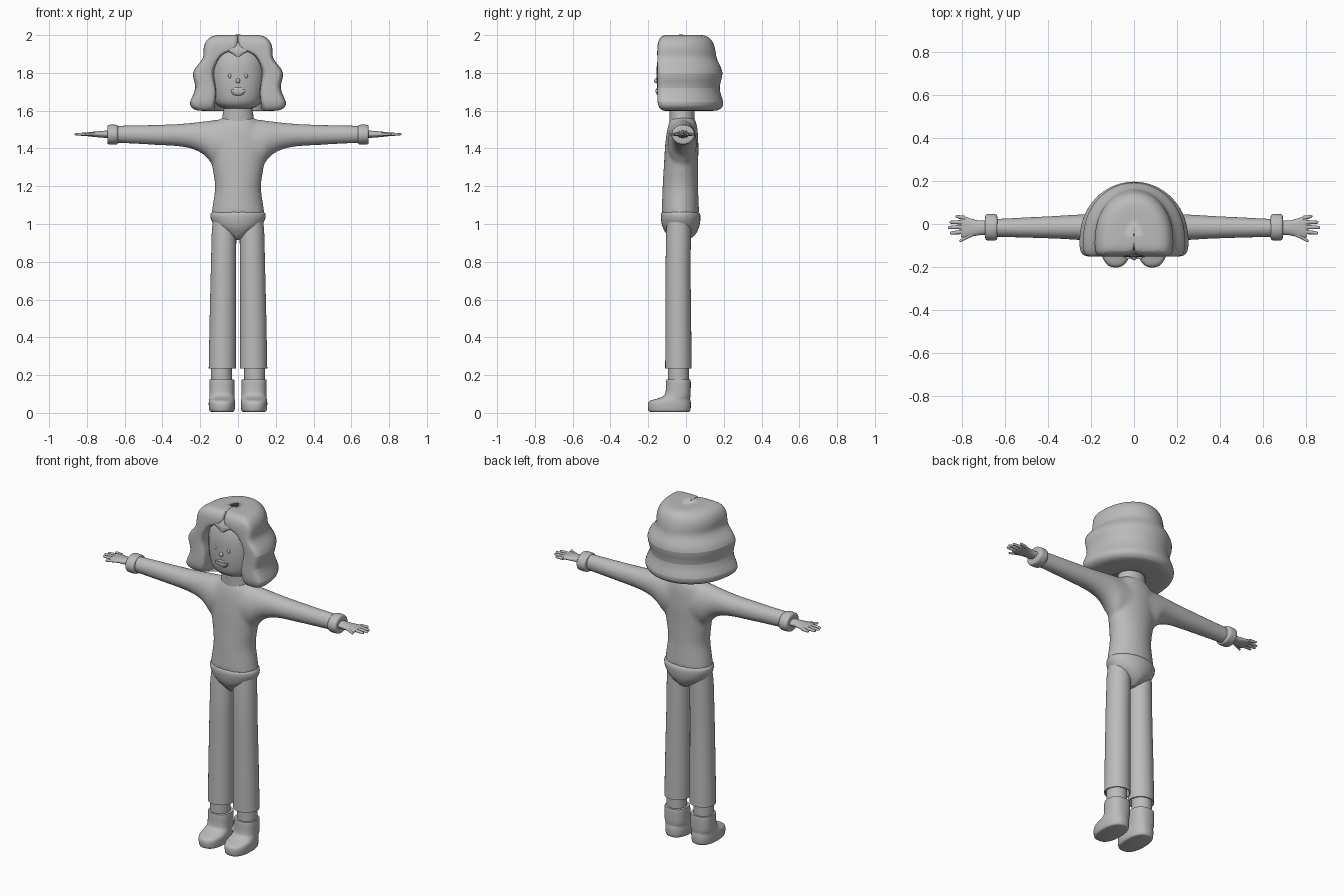
import bpy, bmesh, math
from mathutils import Vector

grey = bpy.data.materials.new("plain grey")
grey.diffuse_color = (0.5, 0.5, 0.5, 1)


def finish(name, bm, mods=()):
    """Turn a bmesh into a smooth-shaded named object with modifiers."""
    bmesh.ops.recalc_face_normals(bm, faces=bm.faces)
    me = bpy.data.meshes.new(name)
    bm.to_mesh(me)
    bm.free()
    me.materials.append(grey)
    ob = bpy.data.objects.new(name, me)
    bpy.context.collection.objects.link(ob)
    bpy.ops.object.select_all(action='DESELECT')
    ob.select_set(True)
    bpy.context.view_layer.objects.active = ob
    bpy.ops.object.shade_smooth_by_angle(angle=math.radians(50))
    for kind, props in mods:
        m = ob.modifiers.new(kind.title(), kind)
        for k, v in props.items():
            setattr(m, k, v)
    return ob


def spline(rows, k):
    """Catmull-Rom interpolation of ring parameters."""
    if k == 1:
        return rows
    out = []
    for i in range(len(rows) - 1):
        a, b = rows[max(i - 1, 0)], rows[i]
        c, d = rows[i + 1], rows[min(i + 2, len(rows) - 1)]
        for j in range(k):
            t = j / k
            out.append([0.5 * (2 * q + (r - p) * t + (2 * p - 5 * q + 4 * r - s) * t * t
                               + (3 * q - p - 3 * r + s) * t ** 3)
                        for p, q, r, s in zip(a, b, c, d)])
    return out + [rows[-1]]


def bridge(bm, rings):
    for r0, r1 in zip(rings, rings[1:]):
        n = len(r0)
        for i in range(n):
            bm.faces.new((r0[i], r0[(i + 1) % n], r1[(i + 1) % n], r1[i]))
    bm.faces.new(rings[0])
    bm.faces.new(rings[-1])


def loft(bm, rows, axis='z', k=4, seg=32, n=2.0, mirror=1):
    """Rings of (position, centre a, centre b, radius a, radius b) along an axis."""
    rings = []
    for t, ca, cb, ra, rb in spline(rows, k):
        ring = []
        for i in range(seg):
            a = 2 * math.pi * i / seg
            c, s = math.cos(a), math.sin(a)
            p = ca + ra * math.copysign(abs(c) ** (2 / n), c)
            q = cb + rb * math.copysign(abs(s) ** (2 / n), s)
            co = (p * mirror, q, t) if axis == 'z' else (t * mirror, p, q)
            ring.append(bm.verts.new(co))
        rings.append(ring)
    bridge(bm, rings)


def ball(name, loc, size):
    bm = bmesh.new()
    bmesh.ops.create_uvsphere(bm, u_segments=20, v_segments=12, radius=1)
    for v in bm.verts:
        v.co = Vector(loc) + Vector([a * b for a, b in zip(v.co, size)])
    return finish(name, bm)


# Sweater: torso and both sleeves fused into one skin
bm = bmesh.new()
loft(bm, [(1.05, 0, -.03, .142, .1), (1.12, 0, -.03, .131, .097), (1.2, 0, -.03, .122, .094),
          (1.3, 0, -.027, .136, .091), (1.4, 0, -.023, .152, .089), (1.48, 0, -.02, .15, .083),
          (1.53, 0, -.018, .125, .074), (1.565, 0, -.018, .08, .06)])
for s in (1, -1):
    loft(bm, [(.05, -.02, 1.43, .08, .125), (.13, -.02, 1.432, .076, .118),
              (.17, -.018, 1.451, .07, .094), (.22, -.016, 1.464, .063, .075),
              (.3, -.015, 1.47, .057, .061), (.45, -.016, 1.472, .05, .053),
              (.66, -.018, 1.475, .042, .045)], 'x', mirror=s)
finish("sweater", bm, [('REMESH', dict(mode='VOXEL', voxel_size=.01, use_smooth_shade=True)),
                       ('SMOOTH', dict(factor=.5, iterations=10))])

# Neck and head
bm = bmesh.new()
loft(bm, [(1.53, 0, -.02, .088, .066), (1.57, 0, -.021, .082, .066), (1.65, 0, -.022, .07, .068)])
finish("neck", bm)
bm = bmesh.new()
loft(bm, [(1.608, 0, -.025, .05, .05), (1.618, 0, -.023, .09, .09), (1.645, 0, -.022, .122, .117),
          (1.7, 0, -.021, .138, .13), (1.78, 0, -.02, .146, .136), (1.86, 0, -.02, .14, .132),
          (1.92, 0, -.02, .11, .11), (1.95, 0, -.02, .05, .05)], n=2.2)
finish("head", bm)

# Pelvis
bm = bmesh.new()
loft(bm, [(.915, 0, -.03, .012, .04), (.94, 0, -.026, .055, .072), (.98, 0, -.027, .115, .095),
          (1.02, 0, -.028, .141, .104), (1.05, 0, -.029, .146, .104), (1.065, 0, -.03, .136, .095)])
finish("pelvis", bm)

for s, side in ((1, "left"), (-1, "right")):
    # Trouser leg with a turned-in hem
    bm = bmesh.new()
    loft(bm, [(.28, .083, -.04, .06, .058), (.235, .083, -.04, .066, .064), (.235, .083, -.04, .072, .07),
              (.5, .08, -.041, .07, .068), (.75, .077, -.042, .067, .066), (.95, .074, -.04, .065, .066),
              (1.03, .073, -.035, .06, .062)], k=1, mirror=s)
    finish(side + "_trouser_leg", bm)
    # Ankle
    bm = bmesh.new()
    loft(bm, [(.14, .088, -.04, .055, .055), (.29, .088, -.04, .055, .055)], k=1, mirror=s)
    finish(side + "_ankle", bm)
    # Ankle boot: sole, toe cap, then shaft
    bm = bmesh.new()
    loft(bm, [(.005, .085, -.088, .055, .1), (.012, .085, -.088, .066, .111), (.045, .085, -.088, .07, .114),
              (.064, .085, -.083, .069, .107), (.075, .085, -.066, .067, .088), (.092, .085, -.046, .066, .07),
              (.12, .085, -.041, .066, .066), (.17, .085, -.04, .066, .065), (.176, .085, -.04, .062, .061)],
         n=2.4, k=3, mirror=s)
    finish(side + "_boot", bm)
    # Rounded cuff
    bm = bmesh.new()
    loft(bm, [(.635, -.015, 1.473, .044, .038), (.637, -.015, 1.473, .056, .048),
              (.645, -.015, 1.473, .061, .052), (.663, -.015, 1.473, .062, .053),
              (.682, -.015, 1.473, .061, .052), (.69, -.015, 1.473, .056, .048),
              (.692, -.015, 1.473, .044, .038)], 'x', k=2, mirror=s)
    finish(side + "_cuff", bm)
    # Hand: flat palm with four fingers and a thumb
    bm = bmesh.new()
    loft(bm, [(.67, -.015, 1.475, .034, .02), (.72, -.018, 1.475, .034, .018),
              (.76, -.017, 1.475, .043, .014), (.79, -.015, 1.475, .05, .011),
              (.805, -.014, 1.475, .046, .007)], 'x', seg=20, mirror=s)
    for y0, y1, x0, x1 in ((.027, .036, .785, .83), (.008, .008, .79, .857), (-.014, -.016, .79, .865),
                           (-.036, -.042, .79, .856), (-.045, -.078, .745, .812)):
        loft(bm, [(x0, y0, 1.475, .011, .009), ((x0 + x1) / 2, (y0 + y1) / 2, 1.475, .009, .008),
                  (x1 - .006, y1, 1.475, .007, .006), (x1, y1, 1.475, .003, .003)],
             'x', k=2, seg=12, mirror=s)
    finish(side + "_hand", bm)
    # Eye
    ball(side + "_eye", (s * .043, -.149, 1.785), (.009, .007, .014))

# Nose and mouth
ball("nose", (0, -.157, 1.758), (.011, .012, .013))
bm = bmesh.new()
bmesh.ops.create_uvsphere(bm, u_segments=24, v_segments=12, radius=1)
for v in bm.verts:
    x, y, z = v.co
    v.co = (.054 * x, -.143 + .016 * y + .012 * x * x, 1.703 + .025 * z + .006 * x * x)
finish("lips", bm)
bm = bmesh.new()
bmesh.ops.create_cube(bm, size=1)
for v in bm.verts:
    v.co = (.074 * v.co.x, -.153 + .018 * v.co.y, 1.705 + .016 * v.co.z)
finish("teeth", bm)

# Hair: wavy C-shaped rings of
# (height, half width, back, front, face opening half width, inner radius)
bm = bmesh.new()
waves = [(1.598, .175, .13, -.1, .145, .13), (1.6, .235, .185, -.135, .135, .12),
         (1.64, .27, .213, -.155, .12, .12), (1.72, .208, .168, -.15, .112, .12),
         (1.80, .26, .212, -.152, .143, .13), (1.865, .185, .166, -.152, .108, .12),
         (1.905, .183, .162, -.152, .082, .1), (1.925, .184, .158, -.152, .0, .08),
         (1.965, .175, .148, -.15, .0, .05), (2.0, .14, .115, -.13, .0, .02),
         (2.002, .07, .06, -.08, .0, .01)]
rings = []
for z, a, back, front, w, inner in waves:
    y0 = -.06
    half = [(a * math.sin(t), y0 + (back - y0) * math.cos(t))
            for t in (math.radians(d) for d in (18, 36, 54, 72, 90))]
    half += [(a, front * .8), (a * .93, front), ((a + w) / 2, front), (w + .006, front),
             (w, front * .85), (min(w, inner), -.07)]
    half += [(inner * math.sin(t), -.02 + inner * math.cos(t))
             for t in (math.radians(d) for d in (90, 60, 30))]
    right = [(0, back)] + half + [(0, -.02 + inner)]
    left = [(-x, y) for x, y in reversed(half)]
    rings.append([bm.verts.new((x, y, z)) for x, y in right + left])
bridge(bm, rings)
finish("hair", bm, [('SUBSURF', dict(levels=2, render_levels=2))])

# Pointed fringe lock over the forehead
bm = bmesh.new()
loft(bm, [(1.885, 0, -.145, .006, .006), (1.905, 0, -.142, .035, .011),
          (1.925, 0, -.137, .075, .013), (1.96, 0, -.12, .085, .015)], seg=20)
finish("fringe", bm)
